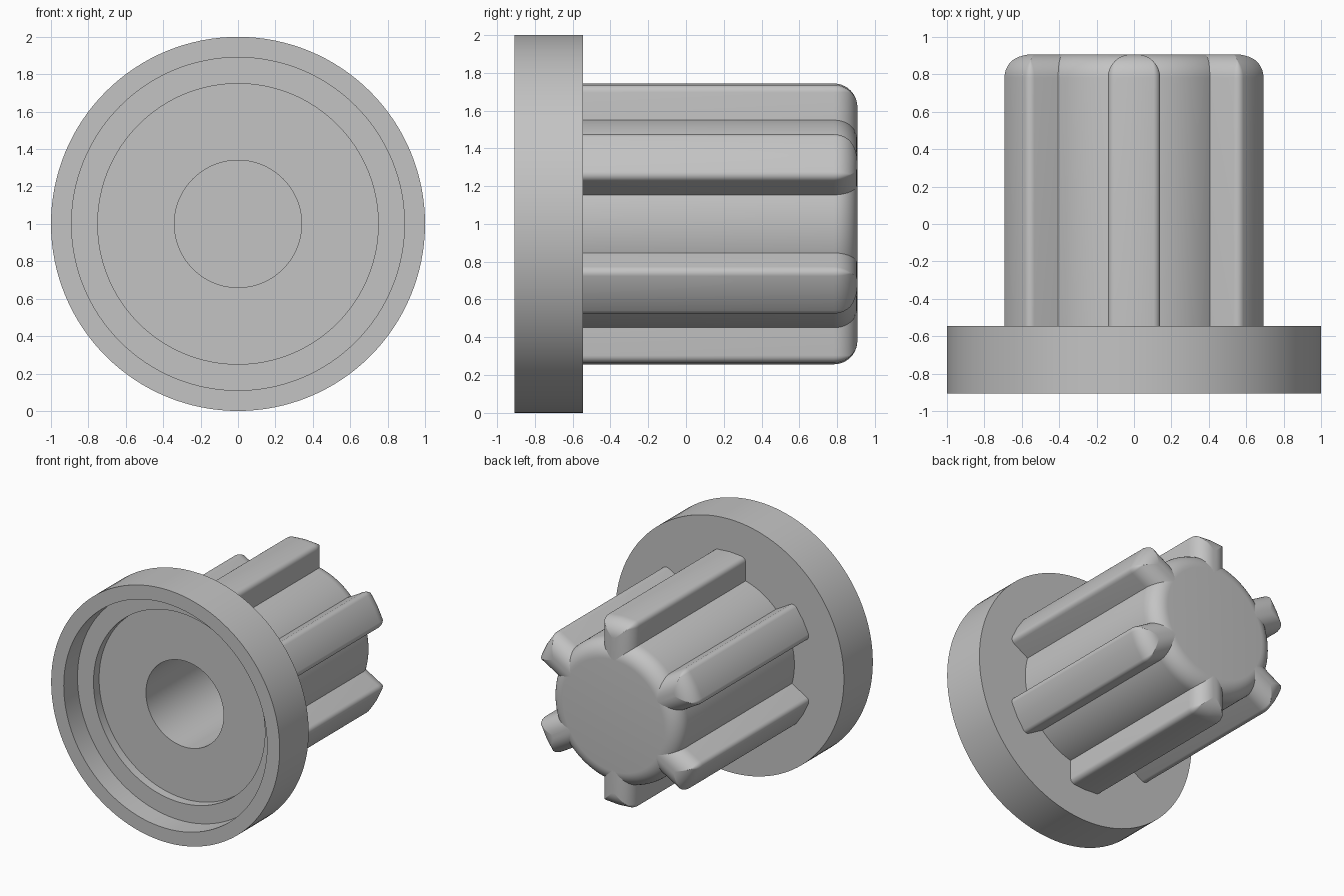
import bpy, bmesh
from math import sin, cos, pi, radians, atan2, sqrt
from mathutils import Matrix, Vector

if "Cube" in bpy.data.objects:
    bpy.data.objects.remove(bpy.data.objects["Cube"], do_unlink=True)

END = 0.907        # half length along y
FLANGE = -0.545    # back face of the flange
CORE = 0.567       # radius of the shaft
RIB = 0.743        # outer radius of the ribs
HALF = 0.14        # half width of a rib
ROUND = 0.125      # rounding of the far end
CORNER = 0.04      # rounding of the long rib edges

gray = bpy.data.materials.new("plain gray")
gray.use_nodes = True
color = (0.55, 0.55, 0.55, 1)
gray.diffuse_color = color
gray.node_tree.nodes["Principled BSDF"].inputs["Base Color"].default_value = color


def finish(bm, name):
    bmesh.ops.recalc_face_normals(bm, faces=bm.faces)
    for f in bm.faces:
        f.smooth = True
    mesh = bpy.data.meshes.new(name)
    bm.to_mesh(mesh)
    bm.free()
    mesh.set_sharp_from_angle(angle=radians(30))
    mesh.materials.append(gray)
    ob = bpy.data.objects.new(name, mesh)
    ob.location.z = 1
    bpy.context.collection.objects.link(ob)


def arc(n):
    return [pi / 2 * i / n for i in range(n + 1)]


# Flange and hollow shaft: one closed profile (radius, y) turned about y
profile = [(0, 0.6), (0.34, 0.6), (0.34, -0.665), (0.75, -0.665),
           (0.75, -0.735), (0.89, -0.735), (0.89, -END), (1, -END),
           (1, FLANGE), (CORE, FLANGE)]
profile += [(CORE - ROUND * (1 - cos(a)), END - ROUND * (1 - sin(a))) for a in arc(10)]
profile.append((0, END))
bm = bmesh.new()
verts = [bm.verts.new((r, y, 0)) for r, y in profile]
edges = [bm.edges.new(pair) for pair in zip(verts, verts[1:])]
bmesh.ops.spin(bm, geom=verts + edges, cent=(0, 0, 0), axis=(0, 1, 0),
               angle=2 * pi, steps=128, use_merge=True)
bmesh.ops.remove_doubles(bm, verts=bm.verts, dist=0.0001)
finish(bm, "flanged_shaft")


def rib_section(inset):
    """Cross-section (sideways, outward) of a rib, shrunk by inset."""
    f = max(CORNER - inset, 0.002)
    cu = HALF - inset - f
    cv = sqrt((RIB - inset - f) ** 2 - cu ** 2)
    top = atan2(cv, cu)
    side = [(HALF - inset, 0.43)]
    side += [(cu + f * cos(top * i / 5), cv + f * sin(top * i / 5)) for i in range(6)]
    return side + [(0, RIB - inset)] + [(-u, v) for u, v in reversed(side)]


# Six ribs with rounded ends
layers = [(-0.56, 0)] + [(END - ROUND * (1 - sin(a)), ROUND * (1 - cos(a))) for a in arc(10)]
for k in range(6):
    bm = bmesh.new()
    turn = Matrix.Rotation(k * pi / 3, 3, 'Y')
    rings = [[bm.verts.new(turn @ Vector((u, y, v))) for u, v in rib_section(t)]
             for y, t in layers]
    for a, b in zip(rings, rings[1:]):
        for i in range(len(a)):
            j = (i + 1) % len(a)
            bm.faces.new((a[i], a[j], b[j], b[i]))
    bm.faces.new(rings[0])
    bm.faces.new(rings[-1])
    finish(bm, f"rib_{k + 1}")
